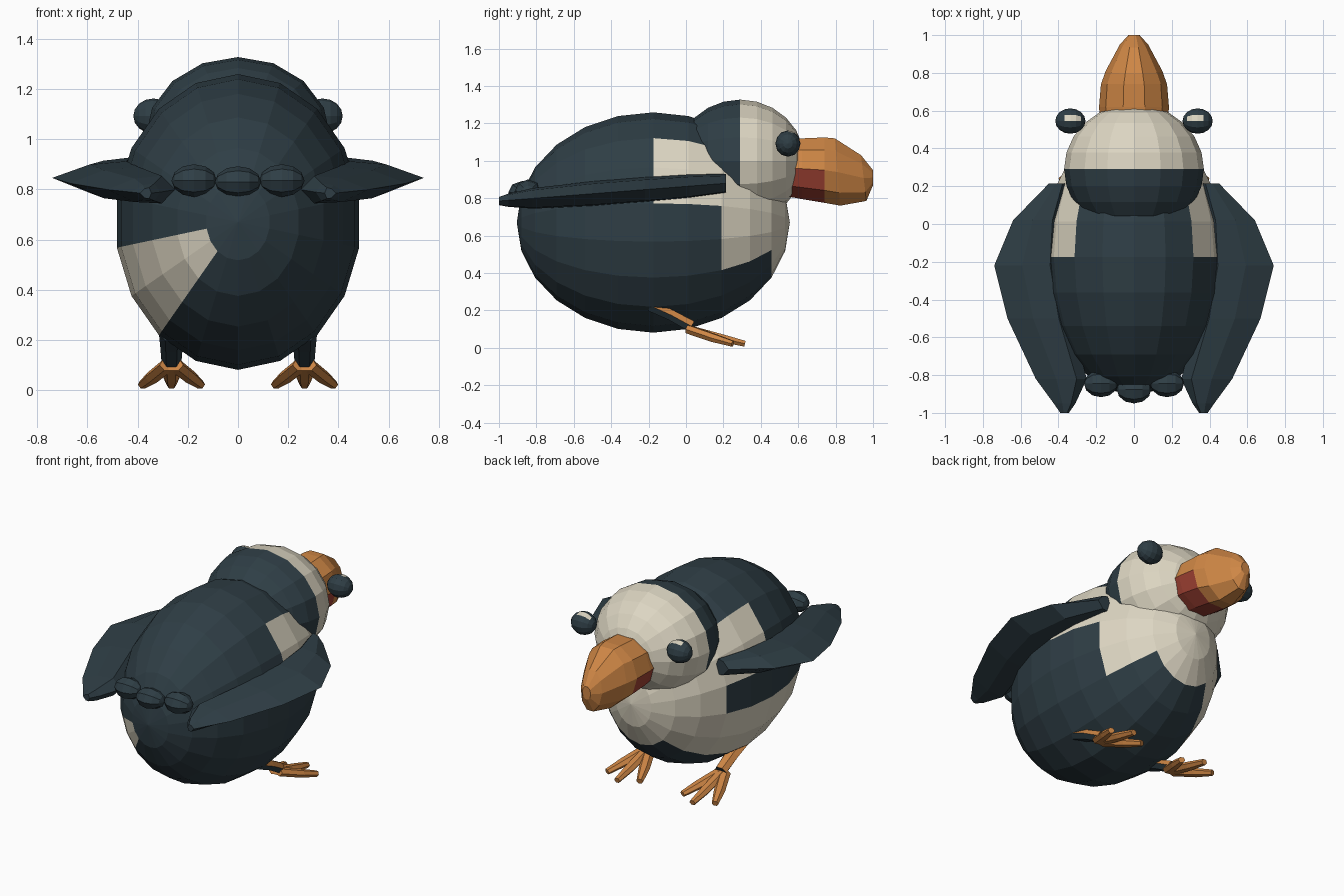
import bpy, bmesh
from math import sin, cos, pi, atan2, degrees
from mathutils import Vector, Matrix

cube = bpy.data.objects.get("Cube")
if cube:
    bpy.data.objects.remove(cube)


def material(name, rgb):
    m = bpy.data.materials.new(name)
    m.use_nodes = True
    m.diffuse_color = (*rgb, 1)
    bsdf = next(n for n in m.node_tree.nodes if n.type == 'BSDF_PRINCIPLED')
    bsdf.inputs["Base Color"].default_value = (*rgb, 1)
    return m


dark = material("slate_feathers", (0.028, 0.048, 0.06))
cream = material("cream_feathers", (0.72, 0.67, 0.54))
orange = material("orange_skin", (0.62, 0.24, 0.06))
red = material("red_beak_patch", (0.36, 0.055, 0.035))


def finish(name, bm, mats, rule=None):
    """Turn a bmesh into a flat shaded object; rule(face) picks its material."""
    bmesh.ops.recalc_face_normals(bm, faces=bm.faces)
    bm.normal_update()
    if rule:
        for f in bm.faces:
            f.material_index = int(rule(f))
    me = bpy.data.meshes.new(name)
    bm.to_mesh(me)
    bm.free()
    for m in mats:
        me.materials.append(m)
    ob = bpy.data.objects.new(name, me)
    bpy.context.collection.objects.link(ob)
    return ob


def ellipsoid(name, centre, radii, segs, rings, axis, mats, rule=None):
    bm = bmesh.new()
    turn = {'Z': Matrix(), 'Y': Matrix.Rotation(pi / 2, 4, 'X'),
            'X': Matrix.Rotation(pi / 2, 4, 'Y')}[axis]
    place = Matrix.Translation(centre) @ Matrix.Diagonal((*radii, 1)) @ turn
    bmesh.ops.create_uvsphere(bm, u_segments=segs, v_segments=rings, radius=1, matrix=place)
    return finish(name, bm, mats, rule)


def loft(name, rings, mats, rule=None):
    """Skin a list of equal sized point rings and cap both ends."""
    bm = bmesh.new()
    loops = [[bm.verts.new(p) for p in ring] for ring in rings]
    n = len(loops[0])
    for a, b in zip(loops, loops[1:]):
        for i in range(n):
            j = (i + 1) % n
            bm.faces.new((a[i], a[j], b[j], b[i]))
    bm.faces.new(loops[0])
    bm.faces.new(loops[-1])
    return finish(name, bm, mats, rule)


def limb(name, points, widths, heights, mats, rule=None, sides=6):
    """Tapered prism following a path."""
    pts = [Vector(p) for p in points]
    rings = []
    for k, p in enumerate(pts):
        d = (pts[min(k + 1, len(pts) - 1)] - pts[max(k - 1, 0)]).normalized()
        side = d.cross(Vector((0, 0, 1))).normalized()
        up = side.cross(d)
        rings.append([p + side * widths[k] * cos(2 * pi * i / sides)
                      + up * heights[k] * sin(2 * pi * i / sides) for i in range(sides)])
    return loft(name, rings, mats, rule)


# Body: chest, cheeks and one flank are cream
BODY, BODY_R = Vector((0, -0.175, 0.67)), Vector((0.49, 0.73, 0.58 / cos(pi / 18)))


def body_rule(f):
    c = f.calc_center_median() - BODY
    angle = degrees(atan2(abs(c.x) / BODY_R.x, c.z / BODY_R.z))
    t = c.y / BODY_R.y
    if c.x < 0 and 110 < angle < 150:
        return t > -0.97
    if angle < 50:
        return t > 0.5
    if angle < 90:
        return t > 0
    if angle < 110:
        return t > 0.5
    return t > (0.7 if angle < 130 else 0.86)


ellipsoid("body", BODY, BODY_R, 18, 12, 'Y', [dark, cream], body_rule)

# Head: dark behind, cream face
ellipsoid("head", (0, 0.29, 1.0), (0.37, 0.345, 0.327), 16, 12, 'Y', [dark, cream],
          lambda f: f.calc_center_median().y > 0.29)

# Beak: rings of y, lowest z, highest z, half width
beak_rings = []
for y, low, high, half in ((0.54, 0.81, 1.11, 0.18), (0.62, 0.795, 1.12, 0.185),
                           (0.74, 0.775, 1.125, 0.175), (0.81, 0.76, 1.12, 0.15),
                           (0.95, 0.785, 1.03, 0.075), (1.0, 0.87, 0.95, 0.03)):
    mid, rz = (low + high) / 2, (high - low) / 2
    beak_rings.append([(half * cos(a), y - 0.015 * sin(a) * (0.8 < y < 0.99), mid + rz * sin(a) * 1.05)
                       for a in (2 * pi * i / 10 for i in range(10))])
loft("beak", beak_rings, [orange, red],
     lambda f: f.calc_center_median().y < 0.74 and f.calc_center_median().z < 0.96
     and abs(f.normal.y) < 0.8)

# Tail: three rounded tufts
ellipsoid("tail_middle", (0, -0.875, 0.83), (0.092, 0.075, 0.062), 8, 6, 'X', [dark])

# Wing stations: y, inner x, outer x, half thickness
WING = ((0.215, 0.36, 0.45, 0.05), (0.02, 0.38, 0.64, 0.062), (-0.22, 0.37, 0.74, 0.066),
        (-0.5, 0.33, 0.67, 0.066), (-0.82, 0.25, 0.52, 0.055), (-0.95, 0.31, 0.425, 0.035),
        (-1.0, 0.345, 0.39, 0.022))

for s, side in ((1, "left"), (-1, "right")):
    # Wings
    rings = []
    for y, a, b, h in WING:
        z, w = 0.785 + (y + 1) * 0.078, b - a
        rings.append([(s * b, y, z), (s * (b - w * 0.4), y, z + h * 0.8), (s * (a + w * 0.2), y, z + h),
                      (s * a, y, z), (s * (a + w * 0.2), y, z - h), (s * (b - w * 0.4), y, z - h * 0.9)])
    loft(side + "_wing", rings, [dark])

    # Eyes with a small highlight on top
    ellipsoid(side + "_eye", (s * 0.337, 0.545, 1.092), (0.08, 0.067, 0.07), 12, 8, 'X', [dark, cream],
              lambda f: f.normal.z > 0.8 and f.calc_center_median().y > 0.55
              and abs(f.calc_center_median().x) < 0.37)

    # Side tail tufts
    ellipsoid(side + "_tail_tuft", (s * 0.175, -0.845, 0.835), (0.09, 0.072, 0.065), 8, 6, 'X', [dark])

    # Leg: dark along the back, orange in front
    x = s * 0.265
    limb(side + "_leg", ((x, -0.19, 0.225), (x, -0.08, 0.175), (x, 0.03, 0.115)),
         (0.05, 0.045, 0.04), (0.035, 0.033, 0.035), [orange, dark],
         lambda f: f.normal.z < -0.2 or f.normal.y < -0.6)

    # Toes fan out from the ankle
    for label, spread, reach in (("inner", -1, 0.25), ("middle", 0, 0.315), ("outer", 1, 0.25)):
        out = s * spread
        limb(f"{side}_{label}_toe",
             ((x + out * 0.015, 0.01, 0.1), (x + out * 0.075, reach * 0.6, 0.052),
              (x + out * 0.115, reach, 0.022)),
             (0.035, 0.033, 0.02), (0.026, 0.025, 0.018), [orange])
